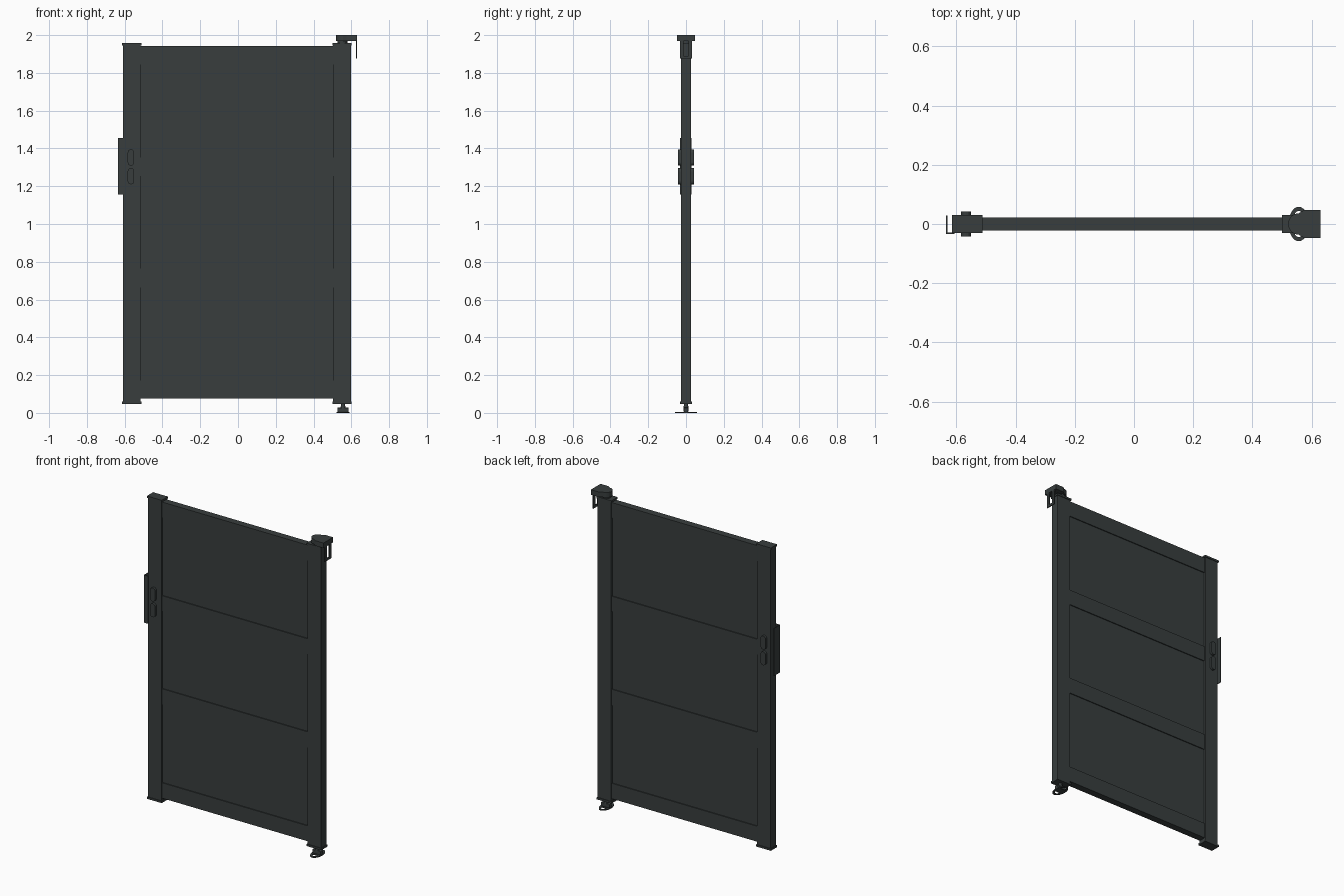
import bpy, bmesh, math

cube = bpy.data.objects.get("Cube")
if cube:
    bpy.data.objects.remove(cube, do_unlink=True)

coat = bpy.data.materials.new("anthracite_coating")
coat.use_nodes = True
COLOUR = (0.04, 0.048, 0.048, 1)
coat.diffuse_color = COLOUR
coat.node_tree.nodes["Principled BSDF"].inputs["Base Color"].default_value = COLOUR


def finish(name, bm):
    bmesh.ops.recalc_face_normals(bm, faces=bm.faces)
    mesh = bpy.data.meshes.new(name)
    bm.to_mesh(mesh)
    bm.free()
    mesh.materials.append(coat)
    obj = bpy.data.objects.new(name, mesh)
    bpy.context.collection.objects.link(obj)
    return obj


def box(name, x, y, z, bevel=0):
    bm = bmesh.new()
    bmesh.ops.create_cube(bm, size=1)
    for v in bm.verts:
        for i, (lo, hi) in enumerate((x, y, z)):
            v.co[i] = lo if v.co[i] < 0 else hi
    obj = finish(name, bm)
    if bevel:
        mod = obj.modifiers.new("soft_edges", "BEVEL")
        mod.width = bevel
        mod.segments = 2
    return obj


def prism(name, points, lo, hi, place):
    """Extrude a 2D outline from lo to hi; place maps (a, b, depth) to x, y, z."""
    bm = bmesh.new()
    low, high = ([bm.verts.new(place(a, b, d)) for a, b in points] for d in (lo, hi))
    bm.faces.new(low)
    bm.faces.new(high)
    n = len(points)
    for i in range(n):
        j = (i + 1) % n
        bm.faces.new((low[i], low[j], high[j], high[i]))
    return finish(name, bm)


def stadium(cx, cz, r, half):
    """Upright slot shape with round ends."""
    pts = []
    for k in range(18):
        a = math.pi * (k if k < 9 else k - 1) / 8
        a = math.pi * k / 8 if k < 9 else math.pi * (k - 1) / 8
        pts.append((cx + r * math.cos(a), cz + (half - r) * (1 if k < 9 else -1) + r * math.sin(a)))
    return pts


def cylinder(name, x, r1, r2, z0, z1):
    bm = bmesh.new()
    bmesh.ops.create_cone(bm, cap_ends=True, segments=24, radius1=r1, radius2=r2, depth=z1 - z0)
    bmesh.ops.translate(bm, verts=bm.verts, vec=(x, 0, (z0 + z1) / 2))
    return finish(name, bm)


# Posts with end caps
for side, x0, x1 in (("right", -0.61, -0.515), ("left", 0.503, 0.598)):
    box(side + "_post", (x0, x1), (-0.027, 0.027), (0.055, 1.95), 0.002)
    for end, z0 in (("bottom", 0.048), ("top", 1.946)):
        box(f"{side}_{end}_cap", (x0 - 0.004, x1 + 0.004), (-0.031, 0.031), (z0, z0 + 0.012))

# Rails and the infill panels between them
rails = [(0.075, 0.172), (0.665, 0.765), (1.255, 1.352), (1.845, 1.943)]
for i, z in enumerate(rails):
    box(f"rail_{i + 1}", (-0.516, 0.504), (-0.022, 0.022), z)
for i in range(3):
    box(f"panel_{i + 1}", (-0.516, 0.504), (-0.016, 0.016), (rails[i][1] - 0.005, rails[i + 1][0] + 0.005))

# Folded pull plate on the closing edge
box("pull_plate", (-0.634, -0.630), (-0.033, 0.028), (1.155, 1.455))
box("pull_plate_flange", (-0.634, -0.606), (-0.033, -0.029), (1.155, 1.455))

# Lock escutcheons on both faces
for label, z in (("upper", 1.352), ("lower", 1.253)):
    prism(label + "_escutcheon", stadium(-0.567, z, 0.017, 0.043), -0.042, 0.042,
          lambda a, b, d: (a, d, b))

# Top pivot: rounded bracket head, pin and slotted wall tab
head = [(0.63, -0.048), (0.63, 0.048), (0.575, 0.048)]
for k in range(13):
    a = math.pi * (0.5 + k / 12)
    head.append((0.556 + 0.036 * math.cos(a), 0.036 * math.sin(a)))
head.append((0.575, -0.048))
prism("top_pivot_head", head, 1.968, 2.0, lambda a, b, d: (a, b, d))
cylinder("top_pivot_pin", 0.553, 0.026, 0.026, 1.955, 1.97)
for side, s in (("front", -1), ("back", 1)):
    box(f"wall_tab_{side}_leg", (0.624, 0.63), sorted((s * 0.013, s * 0.033)), (1.875, 1.97))
box("wall_tab_bridge", (0.624, 0.63), (-0.033, 0.033), (1.875, 1.89))

# Bottom pivot: oval floor plate with two slots, hub and pin
bm = bmesh.new()
N = 40
rings = []
for rx, ry, z in ((0.034, 0.058, 0), (0.021, 0.044, 0), (0.021, 0.044, 0.005), (0.034, 0.058, 0.005)):
    rings.append([bm.verts.new((0.556 + rx * math.cos(math.tau * k / N),
                                ry * math.sin(math.tau * k / N), z)) for k in range(N)])
for r in range(4):
    a, b = rings[r], rings[(r + 1) % 4]
    for k in range(N):
        j = (k + 1) % N
        bm.faces.new((a[k], a[j], b[j], b[k]))
finish("floor_plate_ring", bm)
box("floor_plate_bar", (0.526, 0.586), (-0.022, 0.022), (0.0, 0.0045))
box("pivot_hub", (0.526, 0.586), (-0.012, 0.012), (0.004, 0.028), 0.003)
cylinder("bottom_pivot_pin", 0.556, 0.014, 0.01, 0.02, 0.05)
